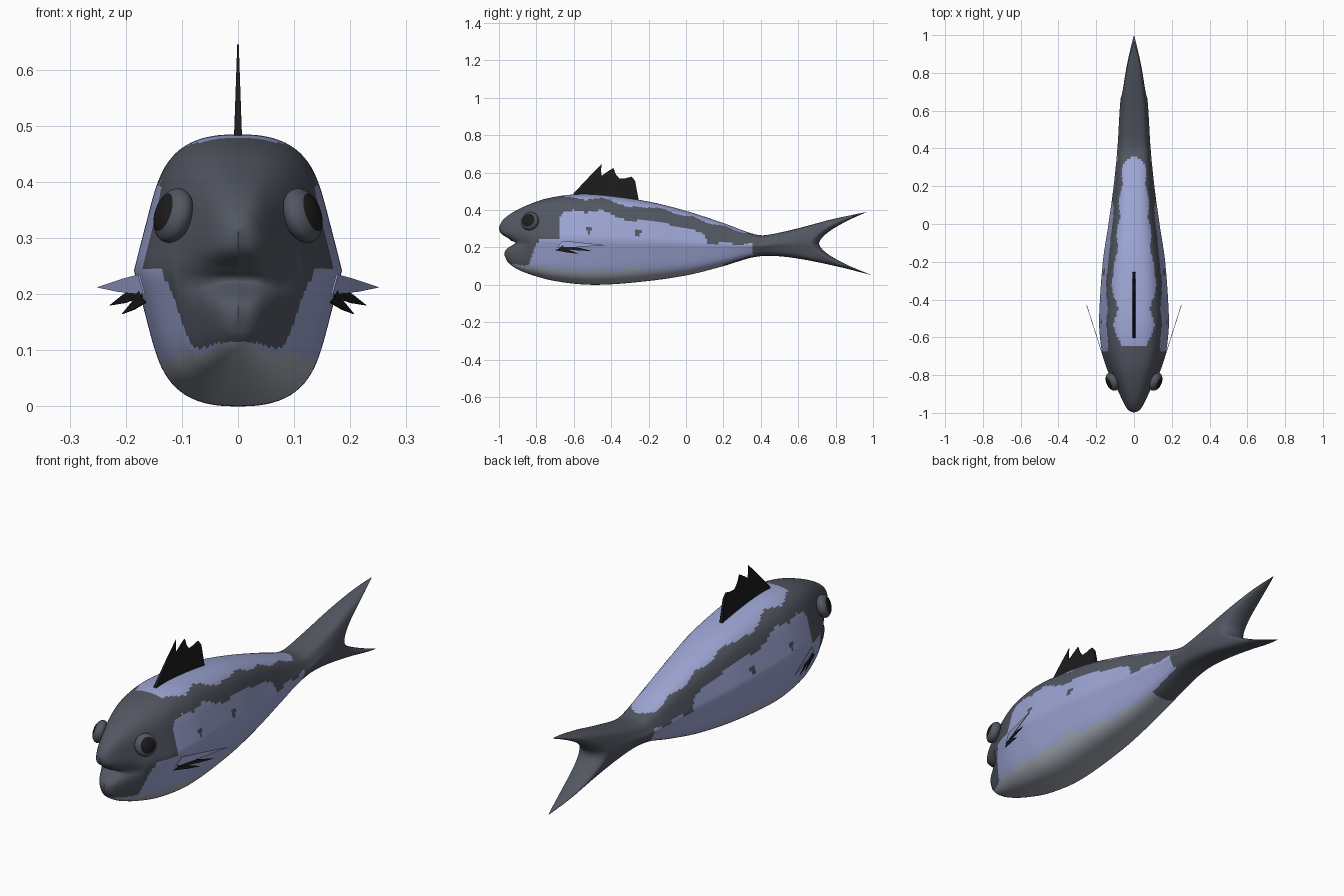
import bpy, bmesh, math
from mathutils import Vector

if "Cube" in bpy.data.objects:
    bpy.data.objects.remove(bpy.data.objects["Cube"])


def material(name, rgb):
    mat = bpy.data.materials.new(name)
    mat.use_nodes = True
    mat.diffuse_color = (*rgb, 1)
    mat.node_tree.nodes["Principled BSDF"].inputs["Base Color"].default_value = (*rgb, 1)
    return mat


slate = material("slate grey", (0.085, 0.095, 0.12))
blue = material("periwinkle blue", (0.34, 0.38, 0.66))
pale = material("pale belly grey", (0.38, 0.41, 0.47))
black = material("near black", (0.012, 0.012, 0.013))


def finish(bm, name, mats, smooth=True):
    bmesh.ops.recalc_face_normals(bm, faces=bm.faces)
    mesh = bpy.data.meshes.new(name)
    bm.to_mesh(mesh)
    bm.free()
    for mat in mats:
        mesh.materials.append(mat)
    obj = bpy.data.objects.new(name, mesh)
    bpy.context.collection.objects.link(obj)
    if smooth:
        mesh.shade_smooth()
    return obj


def linear(table, t):
    if t <= table[0][0]:
        return table[0][1]
    for (a, p), (b, q) in zip(table, table[1:]):
        if t <= b:
            return p + (q - p) * (t - a) / (b - a)
    return table[-1][1]


def smooth_curve(table, t):
    """Cubic interpolation through the table points."""
    t = min(max(t, table[0][0]), table[-1][0])
    last = len(table) - 1

    def slope(i):
        (a, p), (b, q) = table[max(i - 1, 0)], table[min(i + 1, last)]
        return (q - p) / (b - a)

    i = next(k for k in range(last) if t <= table[k + 1][0])
    (a, p), (b, q) = table[i], table[i + 1]
    h = b - a
    u = (t - a) / h
    return (p * (1 + 2 * u) * (1 - u) ** 2 + q * u * u * (3 - 2 * u)
            + h * slope(i) * u * (1 - u) ** 2 + h * slope(i + 1) * u * u * (u - 1))


# Body outline along its length: back, belly and half width
back = [(-1, .31), (-.98, .345), (-.93, .385), (-.85, .425), (-.75, .46), (-.6, .483),
        (-.45, .48), (-.2, .445), (0, .395), (.2, .33), (.35, .275), (.42, .265),
        (.6, .3), (.8, .35), (1, .39)]
belly = [(-1, .16), (-.98, .125), (-.93, .09), (-.85, .06), (-.7, .02), (-.5, 0),
         (-.25, .015), (0, .05), (.2, .1), (.35, .145), (.45, .155), (.6, .14),
         (.8, .1), (1, .05)]
width = [(-1, 0), (-.99, .032), (-.96, .057), (-.9, .085), (-.8, .13), (-.7, .165),
         (-.6, .18), (-.5, .185), (-.2, .165), (0, .135), (.2, .108), (.4, .088),
         (.6, .076), (.8, .06), (1, .04)]

# Colour borders on the flank
flank_top = [(-.84, .11), (-.8, .22), (-.74, .25), (-.68, .25), (-.67, .38), (-.6, .395),
             (-.42, .39), (-.3, .335), (-.2, .35), (0, .3), (.1, .27), (.12, .22),
             (.35, .22), (.37, .12)]
back_edge = [(-.65, .465), (-.4, .455), (-.3, .41), (-.2, .42), (0, .37), (.2, .31), (.36, .268)]
pale_edge = [(-.95, .11), (-.8, .09), (-.4, .07), (-.3, .09), (-.2, .075), (0, .075), (.2, .11)]
spots = [(-.52, .29, .014), (-.26, .28, .019)]


def body_colour(c):
    y, z = c.y, c.z
    wave = .006 * math.sin(38 * y)
    if y < .2 and z < linear(pale_edge, y) + wave:
        return 2
    if y > .15 and z < smooth_curve(belly, y) + .012:
        return 0
    if any(math.hypot(y - a, z - b) < r for a, b, r in spots):
        return 0
    if -.65 < y < .36 and z > linear(back_edge, y) + wave:
        return 1
    if -.93 < y < .37 and z < linear(flank_top, y) + wave:
        return 1
    return 0


def signed_power(v, p):
    return math.copysign(abs(v) ** p, v)


def body_point(t, angle):
    s = signed_power(math.sin(angle), .8)
    top, low = smooth_curve(back, t), smooth_curve(belly, t)
    z = (top + low) / 2 + s * (top - low) / 2
    # Tail fork: the middle of each ring lags behind its edges
    fork = max(0, (t - .42) / .58)
    edge = t - .03 * fork if s > 0 else t
    mid = t - .29 * fork
    y = mid + (edge - mid) * abs(s) ** 1.6
    # Mouth crease and shorter lower jaw
    fade = max(0, min(1, (-.83 - t) / .17))
    y += fade * (.065 * math.exp(-((z - .232) / .032) ** 2) + (.028 if z < .232 else 0))
    half = smooth_curve(width, t if t < .42 else y)
    if t > .9:
        half *= math.sqrt(max(0, 1 - ((t - .9) / .1) ** 2))
    x = signed_power(math.cos(angle), .8) * half * (1 - .1 * math.sin(math.pi * abs(s)))
    return x, y, z


# Body, head and tail in one skin
bm = bmesh.new()
rings, sides = 250, 96
grid = [[bm.verts.new(body_point(-math.cos(math.pi * i / rings), math.tau * j / sides))
         for j in range(sides)] for i in range(rings + 1)]
for r, n in zip(grid, grid[1:]):
    for j in range(sides):
        k = (j + 1) % sides
        bm.faces.new((r[j], r[k], n[k], n[j]))
bmesh.ops.remove_doubles(bm, verts=bm.verts, dist=.00005)
for f in bm.faces:
    f.material_index = body_colour(f.calc_center_median())
finish(bm, "body", [slate, blue, pale])

# Eyes: flattened balls with a dark pupil cap
for side, label in ((1, "left"), (-1, "right")):
    bm = bmesh.new()
    bmesh.ops.create_uvsphere(bm, u_segments=32, v_segments=24, radius=1)
    for f in bm.faces:
        f.material_index = int(f.calc_center_median().z > .74)
    turn = Vector((side * .85, -.38, .28)).to_track_quat("Z", "Y")
    for v in bm.verts:
        v.co = turn @ Vector((v.co.x * .05, v.co.y * .05, v.co.z * .03))
        v.co += Vector((side * .115, -.835, .34))
    finish(bm, label + "_eye", [slate, black])


def plate(name, outline, place, mat):
    """Thin fin from a side outline; place gives the point on either face."""
    bm = bmesh.new()
    a, b = [[bm.verts.new(place(y, z, s)) for y, z in outline] for s in (-1, 1)]
    bm.faces.new(a)
    bm.faces.new(b[::-1])
    for i in range(len(a)):
        k = (i + 1) % len(a)
        bm.faces.new((a[i], a[k], b[k], b[i]))
    finish(bm, name, [mat], smooth=False)


# Spiny back fin, thinner toward its tips
dorsal = [(-.61, .46), (-.6, .49), (-.52, .575), (-.45, .645), (-.455, .61), (-.45, .583),
          (-.42, .605), (-.388, .625), (-.375, .59), (-.355, .567), (-.32, .57),
          (-.29, .578), (-.272, .555), (-.262, .5), (-.25, .44)]
plate("back_fin", dorsal,
      lambda y, z, s: (s * (.0075 - .035 * max(0, z - .47)), y, z), black)

# Side fins: one broad blade and thin dark ones, swept outward
blades = [("upper", blue, [(-.69, .2), (-.66, .235), (-.58, .228), (-.43, .212), (-.55, .204)]),
          ("middle", black, [(-.68, .195), (-.65, .218), (-.5, .18), (-.58, .184)]),
          ("lower", black, [(-.7, .185), (-.66, .2), (-.57, .165), (-.63, .172)])]
for side, label in ((1, "left"), (-1, "right")):
    for part, mat, outline in blades:
        plate(f"{label}_{part}_side_fin", outline,
              lambda y, z, s: (side * (.18 + .32 * (y + .65)) + s * .0015, y, z), mat)
